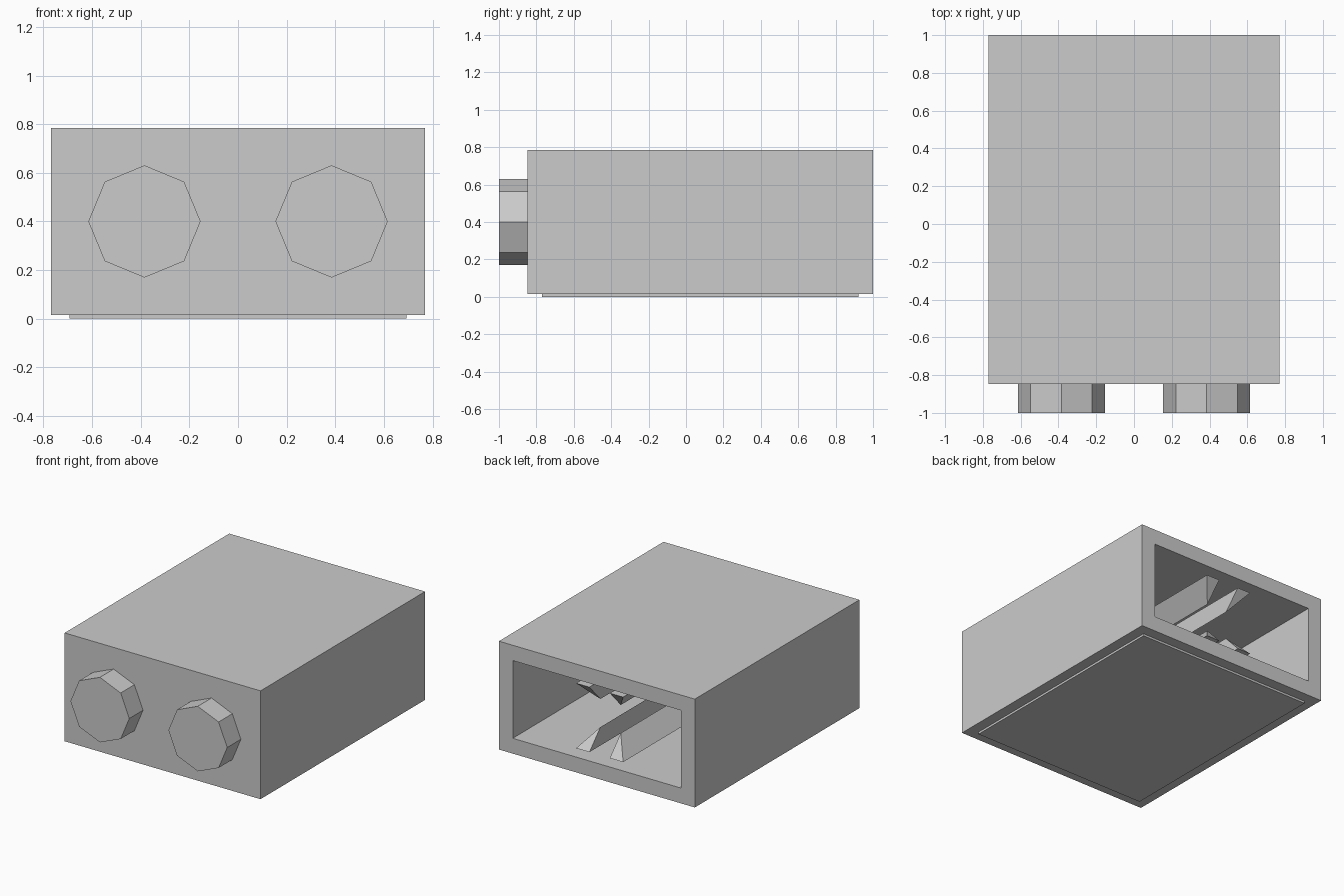
import bpy
import bmesh
from math import pi
from mathutils import Matrix, Vector

old = bpy.data.objects.get("Cube")
if old:
    bpy.data.objects.remove(old, do_unlink=True)

U = 2 / 13            # wall thickness, the module of the whole design
BASE = 0.1 * U        # thickness of the bottom plate
MID_Z = BASE + 2.5 * U
BACK = 1.0
FRONT = BACK - 12 * U

grey = bpy.data.materials.new("light_grey")
grey.use_nodes = True
colour = (0.6, 0.6, 0.6, 1)
grey.diffuse_color = colour
grey.node_tree.nodes["Principled BSDF"].inputs["Base Color"].default_value = colour


def finish(name, bm):
    bmesh.ops.recalc_face_normals(bm, faces=bm.faces)
    mesh = bpy.data.meshes.new(name)
    bm.to_mesh(mesh)
    bm.free()
    mesh.materials.append(grey)
    obj = bpy.data.objects.new(name, mesh)
    bpy.context.collection.objects.link(obj)
    return obj


def box(size, centre):
    bm = bmesh.new()
    matrix = Matrix.Translation(centre) @ Matrix.Diagonal((*size, 1))
    bmesh.ops.create_cube(bm, size=1, matrix=matrix)
    return bm


# Housing, hollowed from the back
bm = box((10 * U, 12 * U, 5 * U), (0, (FRONT + BACK) / 2, MID_Z))
back = max(bm.faces, key=lambda f: f.calc_center_median().y)
bmesh.ops.inset_region(bm, faces=[back], thickness=U)
pocket = bmesh.ops.extrude_discrete_faces(bm, faces=[back])["faces"][0]
bmesh.ops.translate(bm, verts=pocket.verts, vec=(0, -11 * U, 0))
finish("housing", bm)

# Thin plate under the housing
finish("bottom_plate", box((9 * U, 11 * U, BASE), (0, (FRONT + BACK) / 2, BASE / 2)))

# Eight-sided knobs on the front
for side, label in ((1, "left"), (-1, "right")):
    bm = bmesh.new()
    matrix = Matrix.Translation((side * 2.5 * U, FRONT - U / 2, MID_Z)) @ Matrix.Rotation(pi / 2, 4, "X")
    bmesh.ops.create_cone(bm, cap_ends=True, segments=8, radius1=1.5 * U,
                          radius2=1.5 * U, depth=U, matrix=matrix)
    # Put a corner straight up
    top = max(v.co.z for v in bm.verts)
    if top < MID_Z + 1.45 * U:
        bmesh.ops.rotate(bm, verts=bm.verts, cent=(side * 2.5 * U, 0, MID_Z),
                         matrix=Matrix.Rotation(pi / 8, 3, "Y"))
    finish(label + "_knob", bm)

# Guide rails inside: upright inner face, sloping outer face, ramped back end
INNER, OUTER, HEIGHT = 0.52 * U, 1.2 * U, 0.85 * U
profile = [(INNER, 0, 0.2 * U), (OUTER, 0, 0.2 * U), (INNER, HEIGHT, U)]
for side, label in ((1, "left"), (-1, "right")):
    for level, row in ((1, "lower"), (-1, "upper")):
        bm = bmesh.new()
        near, far = [], []
        for x, h, setback in profile:
            z = MID_Z - level * (1.5 * U - h)
            near.append(bm.verts.new(Vector((side * x, BACK - setback, z))))
            far.append(bm.verts.new(Vector((side * x, FRONT + U, z))))
        bm.faces.new(near)
        bm.faces.new(far[::-1])
        for i in range(3):
            j = (i + 1) % 3
            bm.faces.new((near[i], far[i], far[j], near[j]))
        finish(f"{row}_{label}_rail", bm)
